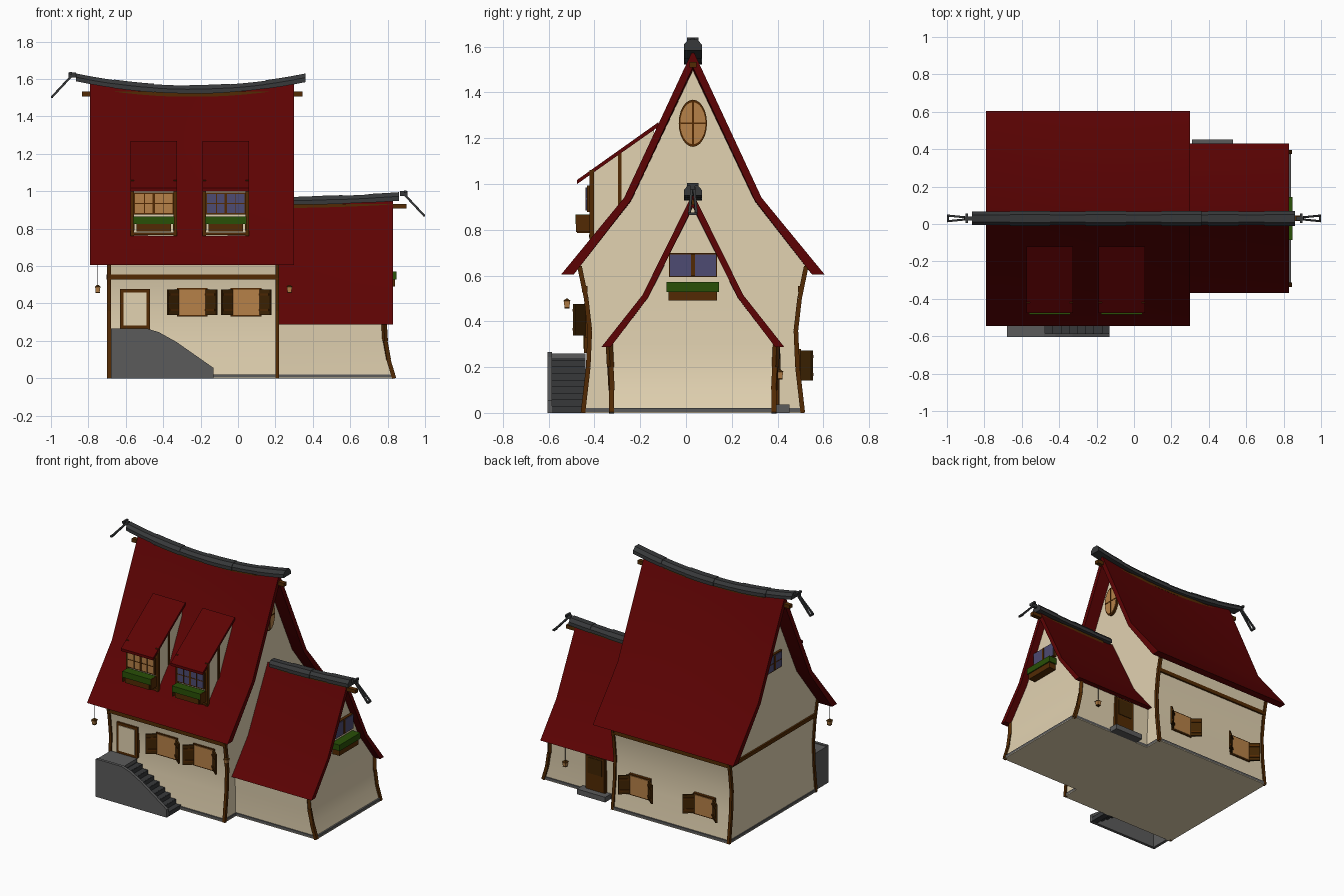
import bpy, bmesh, math
from mathutils import Matrix, Vector

old = bpy.data.objects.get("Cube")
if old:
    bpy.data.objects.remove(old, do_unlink=True)


def material(name, *rgb):
    m = bpy.data.materials.new(name)
    m.use_nodes = True
    m.diffuse_color = (*rgb, 1)
    m.node_tree.nodes["Principled BSDF"].inputs["Base Color"].default_value = (*rgb, 1)
    return m


plaster = material("cream plaster", .76, .645, .44)
red = material("dark red roof", .108, .0008, .001)
wood = material("brown timber", .085, .023, .001)
dark_wood = material("dark timber", .052, .018, .001)
stone = material("grey stone", .105, .105, .105)
slate = material("dark slate", .038, .04, .042)
amber = material("amber glass", .47, .22, .065)
blue = material("blue glass", .075, .07, .17)
leaf = material("green leaves", .022, .08, .002)

MID = .03  # y of both ridges


def finish(name, bm, mat, smooth=False):
    bmesh.ops.recalc_face_normals(bm, faces=bm.faces)
    me = bpy.data.meshes.new(name)
    bm.to_mesh(me)
    bm.free()
    me.materials.append(mat)
    if smooth:
        me.shade_smooth()
        me.set_sharp_from_angle(angle=math.radians(30))
    ob = bpy.data.objects.new(name, me)
    bpy.context.scene.collection.objects.link(ob)


def box(name, mat, loc, size, M=Matrix()):
    bm = bmesh.new()
    bmesh.ops.create_cube(bm, size=1, matrix=M @ Matrix.Translation(loc) @ Matrix.Diagonal((*size, 1)))
    finish(name, bm, mat)


def beam(name, mat, p, q, w):
    p, q = Vector(p), Vector(q)
    d = q - p
    M = Matrix.Translation((p + q) / 2) @ d.to_track_quat('Z', 'Y').to_matrix().to_4x4()
    box(name, mat, (0, 0, 0), (w, w, d.length), M)


def disc(name, mat, M, r1, r2, depth, sides=24):
    bm = bmesh.new()
    bmesh.ops.create_cone(bm, cap_ends=True, segments=sides, radius1=r1, radius2=r2, depth=depth, matrix=M)
    finish(name, bm, mat, sides > 8)


def loft(name, mat, a, b, xs, warp=lambda x, y, z: (x, y, z), smooth=False):
    """Sweep the section between the matching edges a and b through stations xs."""
    bm = bmesh.new()
    loop = a + b[::-1]
    n = len(loop)
    rings = [[bm.verts.new(warp(x, y, z)) for y, z in loop] for x in xs]
    for r, s in zip(rings, rings[1:]):
        for i in range(n):
            j = (i + 1) % n
            bm.faces.new((r[i], r[j], s[j], s[i]))
    for r in (rings[0], rings[-1]):
        for i in range(n // 2 - 1):
            bm.faces.new((r[i], r[i + 1], r[n - 2 - i], r[n - 1 - i]))
    finish(name, bm, mat, smooth)


def both(rows):
    return [(MID - h, z) for h, z in rows], [(MID + h, z) for h, z in rows]


def span(a, b, n):
    return [a + (b - a) * i / n for i in range(n + 1)]


def main_sag(x):
    return .05 * (((x + .245) / .545) ** 2 - 1)


def annex_sag(x):
    return .02 * (((x - .21) / .62) ** 2 - 1)


# Walls: leaning sides, annex end flares out at the foot
def flare(x, y, z):
    return (x + (.055 * (1 - z / .3) ** 2 if x > .7 and z < .3 else 0), y, z)


main_rows = [(.48, 0), (.457, .2), (.45, .36), (.466, .5), (.495, .64), (.28, .93), (.002, 1.53)]
annex_rows = [(.355, 0), (.355, .1), (.36, .2), (.365, .3), (.2, .51), (.002, .92)]
loft("main_walls", plaster, *both(main_rows), [-.69, .21], smooth=True)
loft("annex_walls", plaster, *both(annex_rows), [.2, .78], flare, True)
for part, x, length, depth in (("main", -.24, .912, .972), ("annex", .52, .64, .722)):
    box(part + "_floor", plaster, (x, MID, .002), (length, depth, .004))
    box(part + "_plinth", stone, (x, MID, .0125), (length, depth, .017))


# Roofs with sagging ridges and overlapping ridge tiles
def roof(name, outer, inner, xs, sag, tiles):
    eave, top = outer[0][1], outer[-1][1]

    def full(rows):
        left, right = both(rows)
        return left + right[-2::-1]

    def warp(x, y, z):
        return x, y, z + sag(x) * (z - eave) / (top - eave)
    loft(name + "_roof", red, full(outer), full(inner), xs, warp, True)
    cap = [(.036, -.012), (.036, .01), (.019, .03)]
    for i, (p, q) in enumerate(zip(tiles, tiles[1:])):
        k = 1 + .1 * (i % 2)
        loft(name + "_ridge_tile", slate, *both([(h * k, z * k) for h, z in cap]), span(p - .006, q + .006, 3),
             lambda x, y, z: (x, y, z + top + sag(x)))


roof("main", [(.575, .605), (.3, .94), (0, 1.585)], [(.52, .605), (.27, .93), (0, 1.51)],
     span(-.79, .3, 12), main_sag, span(-.86, .355, 6))
roof("annex", [(.4, .287), (.22, .515), (0, .96)], [(.36, .287), (.195, .505), (0, .9)],
     span(.2, .83, 8), annex_sag, span(.25, .855, 4))

# Timber frame
for side in (-1, 1):
    for x in (-.69, .21):
        for (h, z), (g, w) in zip(main_rows[:4], main_rows[1:5]):
            beam("main_corner_post", wood, (x, MID + side * h, z), (x, MID + side * g, w), .02)
    for (h, z), (g, w) in zip(annex_rows[:3], annex_rows[1:4]):
        beam("annex_corner_post", wood, flare(.78, MID + side * h, z), flare(.78, MID + side * g, w), .022)
    box("wall_plate", wood, (-.24, MID + side * .472, .542), (.92, .024, .026))
box("gable_plate", wood, (-.692, MID, .542), (.02, .94, .026))
box("main_ridge_beam", wood, (-.245, MID, 1.52), (1.18, .03, .025))
box("annex_ridge_beam", wood, (.6, MID, .92), (.6, .03, .025))


# Windows and doors, built facing -y and turned into place
def place(x, y, z, turn):
    return Matrix.Translation((x, y, z)) @ Matrix.Rotation(math.radians(turn), 4, 'Z')


def window(name, M, w, h, fill, bars=(), cross=False, shutters=False, rim=.016):
    box(name + "_frame", wood, (0, 0, 0), (w + rim, .03, h + rim), M)
    box(name + "_pane", fill, (0, -.012, 0), (w, .014, h), M)
    for f, t in bars:
        box(name + "_mullion", wood, (f * w, -.014, 0), (t, .016, h), M)
    if cross:
        box(name + "_crossbar", wood, (0, -.014, 0), (w, .014, .005), M)
    if shutters:
        for s in (-1, 1):
            H = M @ Matrix.Translation((s * w / 2, -.014, 0)) @ Matrix.Rotation(-s * .7, 4, 'Z')
            box(name + "_shutter", dark_wood, (s * .037, 0, 0), (.075, .012, h), H)
            for z in (-.3, .3):
                box(name + "_shutter_batten", wood, (s * .037, -.008, z * h), (.065, .008, .012), H)


def flower_box(M, w, trough, ends=False):
    box("flower_leaves", leaf, (0, -.032, .02), (w, .062, .042), M)
    box("flower_trough", wood, (0, -.028, -.02), (w * trough, .054, .04), M)
    if ends:
        for s in (-1, 1):
            box("flower_box_end", wood, (s * w / 2, -.03, .003), (.008, .062, .074), M)


for x in (-.245, .043):
    window("front_window", place(x, -.427, .407, 0), .148, .138, amber, shutters=True)
for x in (.01, -.49):
    window("back_window", place(x, .488, .207, 180), .148, .13, amber, shutters=True)
pair = [(0, .018)]
window("gable_window", place(-.69, MID, 1.09, -90), .16, .1, blue, pair, True)
window("annex_window", place(.785, MID, .645, 90), .2, .095, blue, pair, rim=.01)
flower_box(place(.785, MID, .53, 90), .23, .92)
window("front_door", place(-.55, -.43, .37, 0), .122, .178, plaster, rim=.038)
window("back_door", place(.42, .39, .15, 180), .14, .24, wood)
box("back_door_panel", dark_wood, (.42, .409, .205), (.11, .008, .11))
box("back_step", stone, (.42, .41, .018), (.22, .085, .036))

# Oval gable window
oval = Matrix.Translation((.212, MID, 1.265)) @ Matrix.Diagonal((1, .6, 1, 1)) @ Matrix.Rotation(math.pi / 2, 4, 'Y')
disc("oval_frame", wood, oval, .103, .103, .024)
disc("oval_pane", amber, oval, .092, .092, .03)
box("oval_bar", wood, (.214, MID, 1.265), (.03, .008, .184))
box("oval_bar", wood, (.214, MID, 1.265), (.03, .11, .008))

# Dormers
for x, glass in ((-.45, amber), (-.065, blue)):
    ends = [x - .115, x + .115]
    loft("dormer_walls", plaster, [(-.41, .74), (-.14, .9)], [(-.41, 1.055), (-.14, 1.245)], ends)
    loft("dormer_roof", red, [(-.475, 1.0), (-.12, 1.25)], [(-.475, 1.018), (-.12, 1.27)], [x - .125, x + .125])
    for e in ends:
        box("dormer_post", wood, (e, -.412, .91), (.02, .02, .3))
        box("dormer_stud", wood, (e, -.29, 1.02), (.012, .016, .24))
    box("dormer_sill", wood, (x, -.414, .772), (.23, .02, .014))
    window("dormer_window", place(x, -.418, .935, 0), .2, .1, glass,
           [(0, .014), (-.25, .004), (.25, .004)], True)
    flower_box(place(x, -.42, .825, 0), .215, .86, True)


# Front stairs: hollow underneath, with a curved side wall
def along_y(s, x, z):
    return x, s, z


crest = [(-.68, .265), (-.48, .265), (-.42, .245), (-.33, .195), (-.23, .125), (-.13, .055)]
loft("stair_side_wall", stone, [(x, 0) for x, z in crest], crest, [-.605, -.585], along_y)
box("stair_end_wall", stone, (-.67, -.515, .13), (.02, .15, .26))
box("stair_landing", stone, (-.575, -.515, .25), (.2, .15, .02))
steps = 8
for i in range(steps):
    h = .26 * (1 - (i + 1) / (steps + 1))
    box("stair_step", slate, (-.48 + .35 * (i + .5) / steps, -.515, h - .014), (.35 / steps, .15, .028))
    box("stair_riser", slate, (-.48 + .35 * i / steps, -.515, h + .01), (.008, .15, .036))
box("stair_foot", slate, (-.134, -.515, .015), (.008, .15, .03))


# Hanging lanterns
def lantern(x, y, z, top):
    M = Matrix.Translation((x, y, z)) @ Matrix.Rotation(math.pi / 4, 4, 'Z')
    disc("lantern_glass", amber, M, .015, .02, .028, 4)
    disc("lantern_cap", dark_wood, M @ Matrix.Translation((0, 0, .019)), .025, .004, .012, 4)
    disc("lantern_base", dark_wood, M @ Matrix.Translation((0, 0, -.016)), .016, .016, .005, 4)
    beam("lantern_cord", slate, (x, y, z + .02), (x, y, top), .0015)


for x in (-.75, .275):
    lantern(x, -.52, .475, .63)
lantern(.65, .41, .165, .31)

# Ridge end ornaments: a knob, a crosspiece and a long hanging loop
for s, x, z in ((-1, -.885, 1.622), (1, .885, .988)):
    box("ridge_knob", slate, (x, MID, z), (.04, .02, .026))
    box("ridge_crosspiece", slate, (x + s * .01, MID, z + .01), (.014, .05, .014))
    tip = (x + s * .11, z - .118)
    for side in (-1, 1):
        beam("ridge_loop_side", slate, (x, MID + side * .004, z), (tip[0], MID + side * .015, tip[1]), .011)
    beam("ridge_loop_end", slate, (tip[0], MID - .018, tip[1]), (tip[0], MID + .018, tip[1]), .012)
